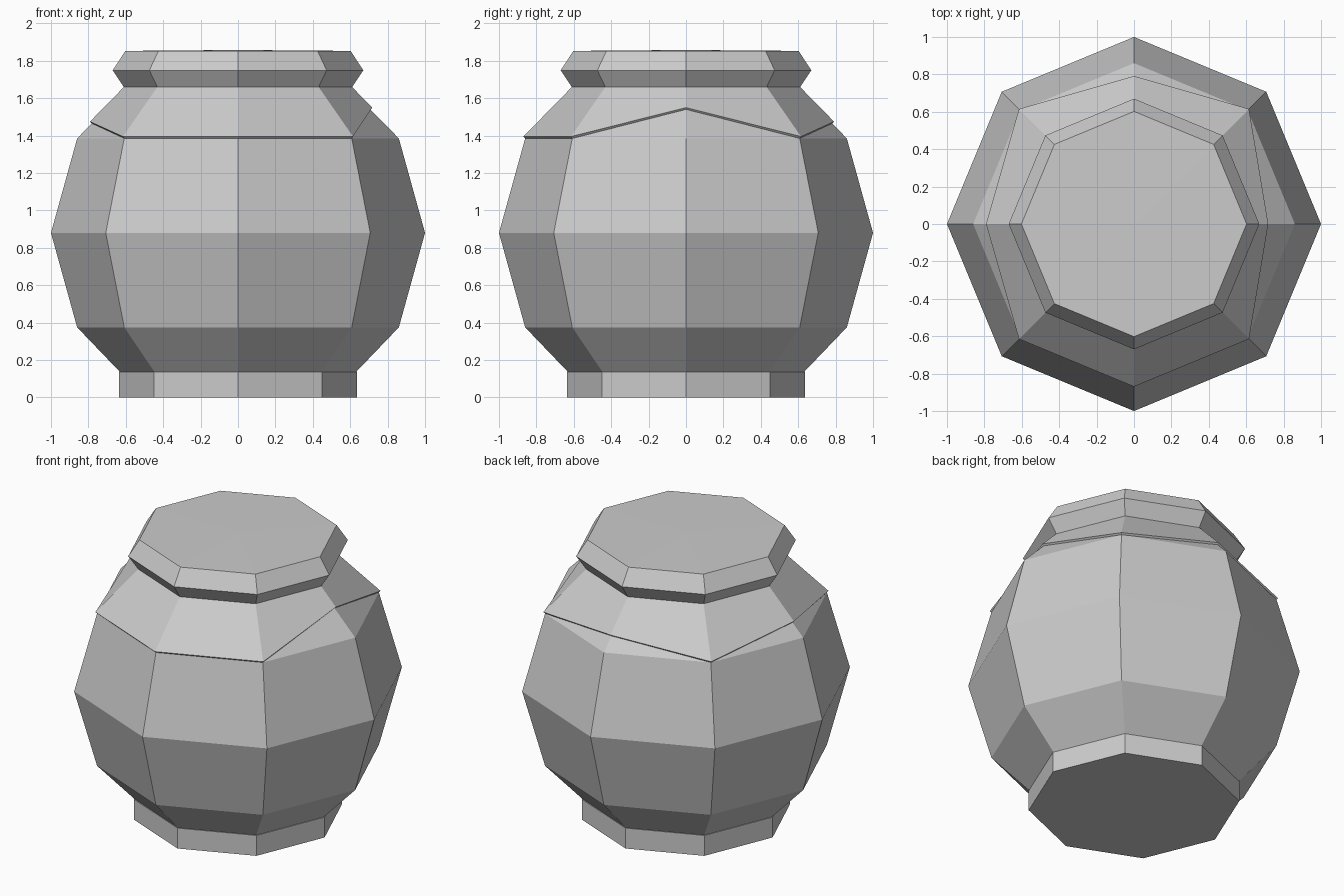
import bpy
import bmesh
from math import cos, sin, pi

SIDES = 8

cube = bpy.data.objects.get("Cube")
if cube:
    bpy.data.objects.remove(cube, do_unlink=True)

grey = bpy.data.materials.new("plain_grey")
grey.use_nodes = True
colour = (0.6, 0.6, 0.6, 1)
grey.diffuse_color = colour
grey.node_tree.nodes["Principled BSDF"].inputs["Base Color"].default_value = colour


def octagon_part(name, rings, bottom=None, top=None):
    """Join octagonal rings; ring(i) gives the radius and height of corner i.
    bottom / top are the heights of the cap centres, or None for open ends."""
    bm = bmesh.new()
    loops = []
    for ring in rings:
        loop = []
        for i in range(SIDES):
            r, z = ring(i)
            a = 2 * pi * i / SIDES
            loop.append(bm.verts.new((r * cos(a), r * sin(a), z)))
        loops.append(loop)
    for low, high in zip(loops, loops[1:]):
        for i in range(SIDES):
            j = (i + 1) % SIDES
            bm.faces.new((low[i], low[j], high[j], high[i]))
    if bottom is not None:
        centre = bm.verts.new((0, 0, bottom))
        for i in range(SIDES):
            bm.faces.new((loops[0][(i + 1) % SIDES], loops[0][i], centre))
    if top is not None:
        centre = bm.verts.new((0, 0, top))
        for i in range(SIDES):
            bm.faces.new((loops[-1][i], loops[-1][(i + 1) % SIDES], centre))
    mesh = bpy.data.meshes.new(name)
    bm.to_mesh(mesh)
    bm.free()
    mesh.materials.append(grey)
    obj = bpy.data.objects.new(name, mesh)
    bpy.context.collection.objects.link(obj)
    return obj


def level(r, z):
    return lambda i: (r, z)


# Foot
octagon_part("foot", [level(0.635, 0), level(0.635, 0.135)], bottom=0, top=0.135)

# Faceted round body
octagon_part("jar_body", [level(0.63, 0.135), level(0.86, 0.375), level(1.0, 0.88),
                          level(0.86, 1.385), level(0.6, 1.65)], bottom=0.135, top=1.65)

# Cloth cover: hem is raised at the right (+x), back and left (-x) corners
hem_height = {0: 1.55, 2: 1.475, 4: 1.475}


def hem(i):
    z = hem_height.get(i, 1.395)
    return 0.61 + (1.66 - z) * 0.98, z


def hem_underside(i):
    r, z = hem(i)
    return r - 0.012, z - 0.012


octagon_part("cloth_cover", [hem_underside, hem, level(0.61, 1.66)])

# Lid with a bevelled rim and a very slightly domed top
octagon_part("lid", [level(0.61, 1.66), level(0.67, 1.749), level(0.602, 1.853)],
             bottom=1.66, top=1.858)
